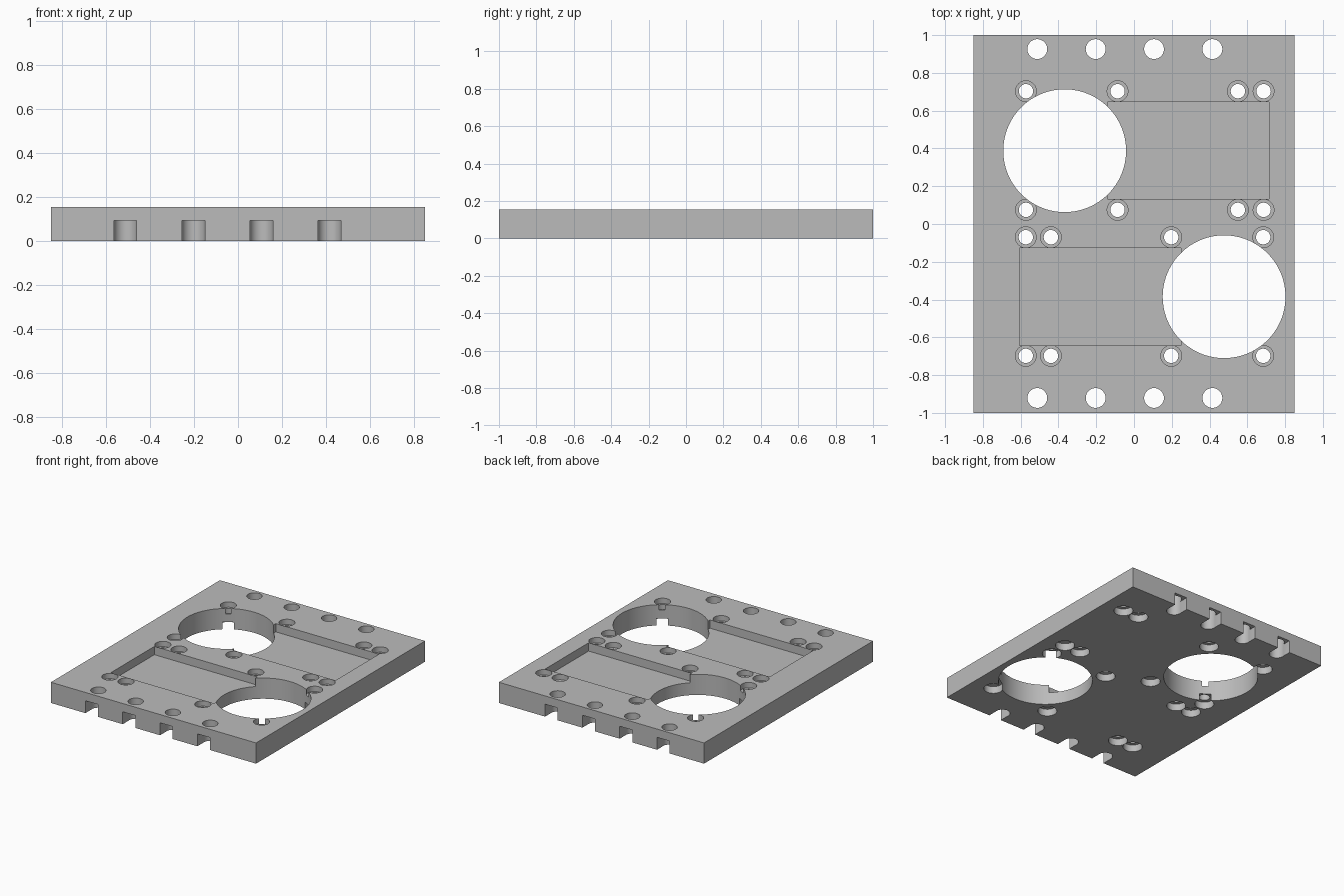
import bpy
import bmesh
import math
from mathutils import Matrix

old = bpy.data.objects.get("Cube")
if old:
    bpy.data.objects.remove(old, do_unlink=True)

THICK = 0.155
FLOOR = 0.093      # floor of the pockets, roof of the edge slots
OVER = 0.1         # how far cutters overshoot the plate


def box(bm, x0, x1, y0, y1, z0, z1):
    mat = Matrix.Translation(((x0 + x1) / 2, (y0 + y1) / 2, (z0 + z1) / 2))
    mat = mat @ Matrix.Diagonal((x1 - x0, y1 - y0, z1 - z0, 1))
    bmesh.ops.create_cube(bm, size=1, matrix=mat)


def cylinder(bm, x, y, r, z0, z1, sides=48):
    bmesh.ops.create_cone(bm, cap_ends=True, segments=sides, radius1=r, radius2=r,
                          depth=z1 - z0, matrix=Matrix.Translation((x, y, (z0 + z1) / 2)))


def make_object(name, bm):
    mesh = bpy.data.meshes.new(name)
    bm.to_mesh(mesh)
    bm.free()
    obj = bpy.data.objects.new(name, mesh)
    bpy.context.scene.collection.objects.link(obj)
    return obj


def cut(target, bm):
    """Subtract the solids in bm from the target, then drop the cutter."""
    cutter = make_object("cutter", bm)
    cutter.hide_render = True
    mod = target.modifiers.new("cut", "BOOLEAN")
    mod.operation = "DIFFERENCE"
    mod.solver = "EXACT"
    mod.object = cutter
    bpy.context.view_layer.objects.active = target
    bpy.ops.object.modifier_apply(modifier=mod.name)
    bpy.data.objects.remove(cutter, do_unlink=True)


# Plate blank
bm = bmesh.new()
box(bm, -0.85, 0.85, -1, 1, 0, THICK)
plate = make_object("mounting_plate", bm)

grey = bpy.data.materials.new("plain_grey")
grey.use_nodes = True
colour = (0.5, 0.5, 0.5, 1)
grey.diffuse_color = colour
grey.node_tree.nodes["Principled BSDF"].inputs["Base Color"].default_value = colour
plate.data.materials.append(grey)

# Rectangular pockets in the top face
bm = bmesh.new()
box(bm, -0.14, 0.715, 0.132, 0.647, FLOOR, THICK + OVER)
box(bm, -0.605, 0.25, -0.642, -0.126, FLOOR, THICK + OVER)
cut(plate, bm)

# Large round openings
bm = bmesh.new()
for x, y in ((-0.367, 0.388), (0.477, -0.385)):
    cylinder(bm, x, y, 0.325, -OVER, THICK + OVER, 128)
cut(plate, bm)

# Screw holes: through bore, top recess, wider bottom recess
rows = [((-0.572, -0.087, 0.55, 0.686), (0.703, 0.075)),
        ((-0.573, -0.44, 0.197, 0.684), (-0.07, -0.698))]
for radius, z0, z1 in ((0.038, -OVER, THICK + OVER),
                       (0.055, THICK - 0.04, THICK + OVER),
                       (0.066, -OVER, 0.053)):
    bm = bmesh.new()
    for xs, ys in rows:
        for x in xs:
            for y in ys:
                cylinder(bm, x, y, radius, z0, z1)
    cut(plate, bm)

# Edge holes, each with a slot running out through the front or back edge
holes, slots = bmesh.new(), bmesh.new()
for i in range(4):
    x = -0.512 + 0.309 * i
    for y, edge in ((0.926, 1 + OVER), (-0.921, -1 - OVER)):
        cylinder(holes, x, y, 0.0525, -OVER, THICK + OVER)
        box(slots, x - 0.052, x + 0.052, min(y, edge), max(y, edge), -OVER, FLOOR)
cut(plate, holes)
cut(plate, slots)

# Smooth round walls, crisp edges
bpy.ops.object.select_all(action="DESELECT")
plate.select_set(True)
bpy.context.view_layer.objects.active = plate
bpy.ops.object.shade_smooth_by_angle(angle=math.radians(30))
